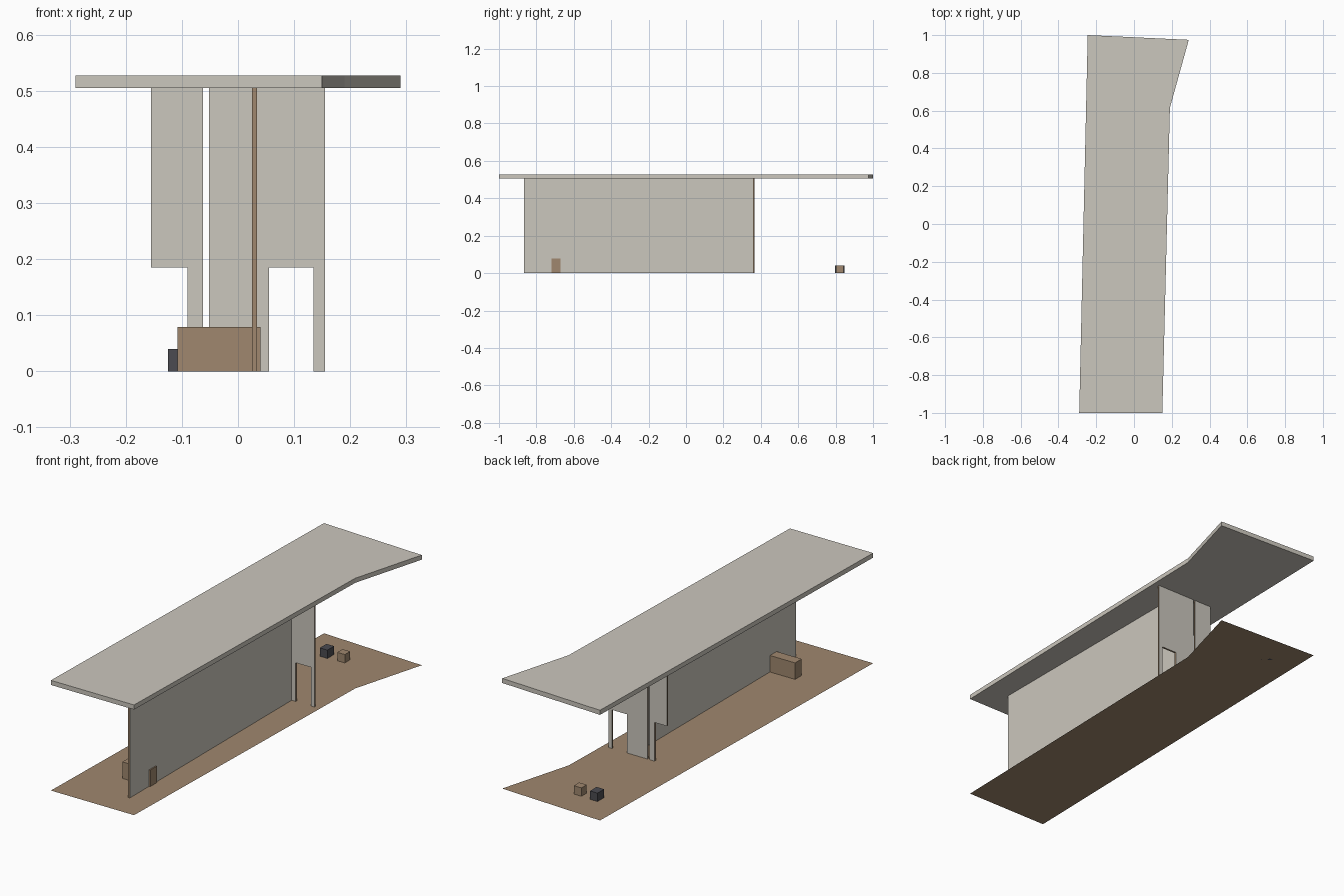
import bpy
import bmesh
from mathutils import Vector

cube = bpy.data.objects.get("Cube")
if cube:
    bpy.data.objects.remove(cube, do_unlink=True)


def material(name, rgb):
    mat = bpy.data.materials.new(name)
    mat.use_nodes = True
    mat.diffuse_color = (*rgb, 1)
    mat.node_tree.nodes["Principled BSDF"].inputs["Base Color"].default_value = (*rgb, 1)
    return mat


STONE = material("pale_stone", (0.60, 0.57, 0.51))
WOOD = material("brown_wood", (0.35, 0.245, 0.157))
DARK = material("charcoal", (0.07, 0.07, 0.082))


def slab(name, points, push, face_mat, edge_mat=None):
    """Extrude a flat outline along push; rim faces take edge_mat."""
    push = Vector(push)
    bm = bmesh.new()
    face = bm.faces.new([bm.verts.new(p) for p in points])
    if push.length:
        out = bmesh.ops.extrude_face_region(bm, geom=[face], use_keep_orig=True)
        moved = [v for v in out["geom"] if isinstance(v, bmesh.types.BMVert)]
        bmesh.ops.translate(bm, verts=moved, vec=push)
        bmesh.ops.recalc_face_normals(bm, faces=bm.faces)
        for f in bm.faces:
            f.material_index = int(abs(f.normal.dot(push.normalized())) < 0.5)
    mesh = bpy.data.meshes.new(name)
    bm.to_mesh(mesh)
    bm.free()
    mesh.materials.append(face_mat)
    mesh.materials.append(edge_mat or face_mat)
    obj = bpy.data.objects.new(name, mesh)
    bpy.context.collection.objects.link(obj)
    return obj


def block(name, x0, x1, y0, y1, height, mat):
    base = [(x0, y0, 0), (x1, y0, 0), (x1, y1, 0), (x0, y1, 0)]
    return slab(name, base, (0, 0, height), mat)


# Floor and roof share one outline
PLAN = [(-0.29, -1), (0.15, -1), (0.19, 0.615), (0.29, 0.975), (-0.245, 1)]
CEILING = 0.505
slab("floor", [(x, y, 0) for x, y in PLAN], (0, 0, 0), WOOD)
slab("roof", [(x, y, CEILING) for x, y in PLAN], (0, 0, 0.022), STONE)

# Long wall with exposed wooden ends
THICK = 0.009
BACK = 0.357
FRONT = -0.866
slab("long_wall",
     [(0.025, FRONT, 0), (0.025, BACK, 0), (0.025, BACK, CEILING), (0.025, FRONT, CEILING)],
     (THICK, 0, 0), STONE, WOOD)

# Cross walls at the far end, with door openings and a slit between them
DOOR = 0.185
left_profile = [(-0.052, 0), (0.055, 0), (0.055, DOOR), (0.135, DOOR), (0.135, 0),
                (0.155, 0), (0.155, CEILING), (-0.052, CEILING)]
right_profile = [(-0.09, 0), (-0.062, 0), (-0.062, CEILING),
                 (-0.155, CEILING), (-0.155, DOOR), (-0.09, DOOR)]
for name, profile in (("left_cross_wall", left_profile), ("right_cross_wall", right_profile)):
    slab(name, [(x, BACK, z) for x, z in profile], (0, THICK, 0), STONE, WOOD)

# Counter passing through the long wall, and two stools
block("counter", -0.108, 0.04, -0.72, -0.67, 0.079, WOOD)
block("dark_stool", -0.125, -0.085, 0.797, 0.847, 0.04, DARK)
block("wood_stool", -0.037, 0.003, 0.803, 0.843, 0.04, WOOD)
